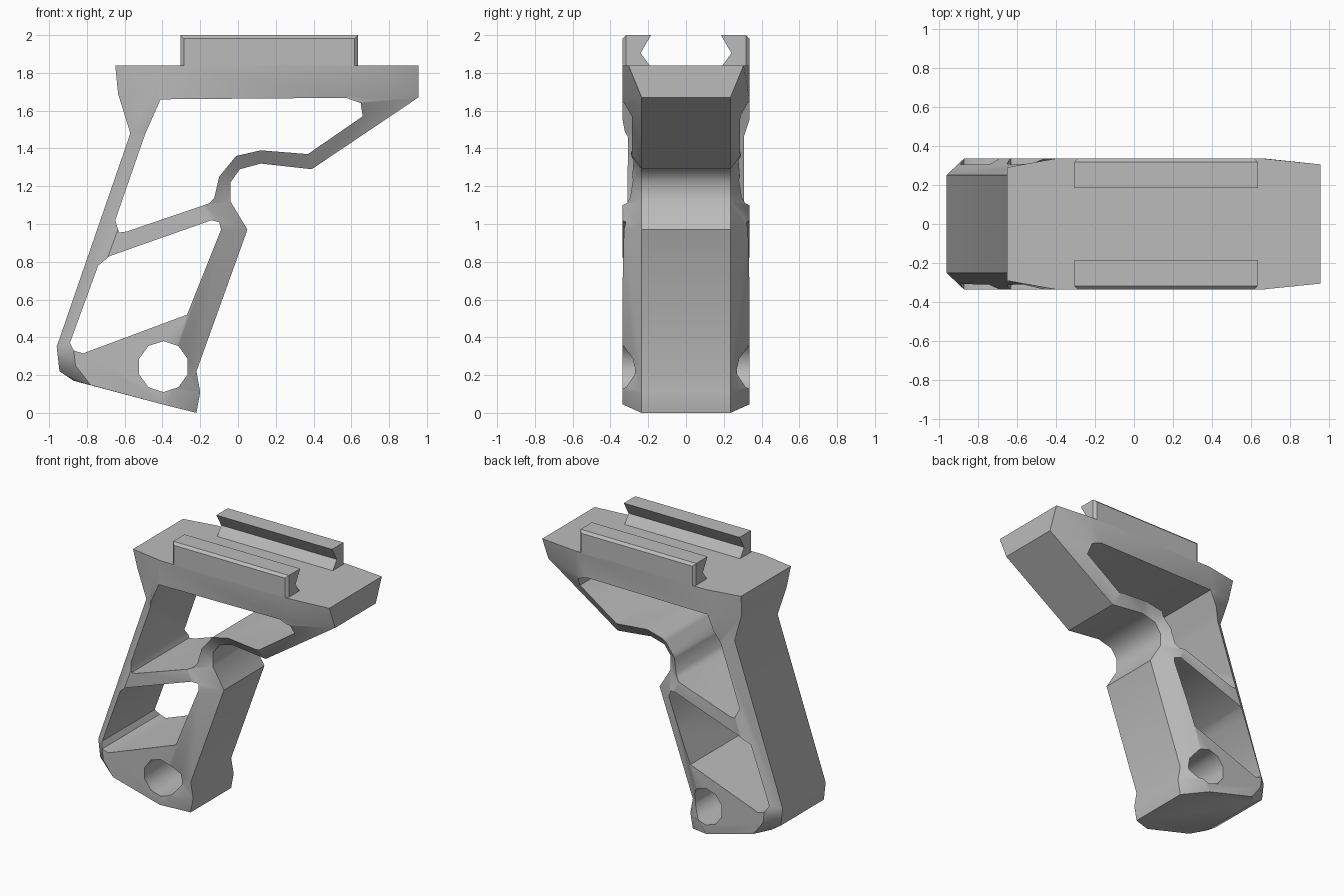
import bpy, bmesh, math

cube = bpy.data.objects.get("Cube")
if cube:
    bpy.data.objects.remove(cube, do_unlink=True)

grey = bpy.data.materials.new("matte grey")
grey.use_nodes = True
colour = (0.5, 0.5, 0.5, 1)
grey.diffuse_color = colour
grey.node_tree.nodes["Principled BSDF"].inputs["Base Color"].default_value = colour

HALF = 0.335    # half width of the flat sides


def finish(bm, name):
    bmesh.ops.recalc_face_normals(bm, faces=bm.faces)
    mesh = bpy.data.meshes.new(name)
    bm.to_mesh(mesh)
    bm.free()
    mesh.materials.append(grey)
    obj = bpy.data.objects.new(name, mesh)
    bpy.context.collection.objects.link(obj)
    return obj


def extrude(bm, points, offset):
    """Cap a closed ring of points and sweep it by an offset."""
    face = bm.faces.new([bm.verts.new(p) for p in points])
    result = bmesh.ops.extrude_face_region(bm, geom=[face])
    moved = [g for g in result["geom"] if isinstance(g, bmesh.types.BMVert)]
    bmesh.ops.translate(bm, verts=moved, vec=offset)


def smooth(obj):
    bpy.ops.object.select_all(action="DESELECT")
    obj.select_set(True)
    bpy.context.view_layer.objects.active = obj
    bpy.ops.object.shade_smooth_by_angle(angle=math.radians(40))


# Grip body: outline (x, z), its half width, and the matching side-face corner
N, B = 0.235, 0.25
body = [
    (.955, 1.84, .305, .66, 1.84), (.955, 1.67, N, .67, 1.67),
    (.39, 1.29, N, .32, 1.43), (.12, 1.32, N, .10, 1.46),
    (.01, 1.29, N, -.08, 1.40), (-.04, 1.22, N, -.18, 1.25),
    (-.04, 1.12, N, -.18, 1.10), (.05, .97, N, -.10, .97),
    (-.22, .22, N, -.36, .25), (-.20, .11, N, -.34, .12),
    (-.22, 0, N, -.40, .045), (-.87, .17, B, -.78, .147),
    (-.945, .22, B, -.86, .25), (-.96, .35, B, -.87, .33),
    (-.57, 1.48, B, -.46, 1.45), (-.635, 1.69, .26, -.46, 1.67),
    (-.65, 1.84, .29, -.40, 1.84),
]
bm = bmesh.new()
rings = []
for side in (-1, 1):
    outer = [bm.verts.new((x, side * w, z)) for x, z, w, _, _ in body]
    inner = [bm.verts.new((x, side * HALF, z)) for _, _, _, x, z in body]
    bm.faces.new(inner)
    rings += [outer, inner]
for a, b in ((rings[1], rings[0]), (rings[0], rings[2]), (rings[2], rings[3])):
    for i in range(len(body)):
        j = (i + 1) % len(body)
        bm.faces.new((a[i], a[j], b[j], b[i]))
grip = finish(bm, "grip_body")

# Openings through the grip
upper = [(-.41, 1.66), (.57, 1.668), (.65, 1.64), (.66, 1.57), (.37, 1.37),
         (.12, 1.39), (-.01, 1.36), (-.10, 1.25), (-.125, 1.14), (-.15, 1.11),
         (-.59, .96), (-.63, .955), (-.65, 1.02), (-.49, 1.48)]
lower = [(-.14, 1.02), (-.10, 1.01), (-.09, .97), (-.27, .52), (-.82, .315),
         (-.87, .33), (-.89, .37), (-.74, .78), (-.68, .83)]
bolt = [(-.395 + .135 * math.sin(math.tau * i / 10),
         .245 + .135 * math.cos(math.tau * i / 10)) for i in range(10)]
bm = bmesh.new()
for hole in (upper, lower, bolt):
    extrude(bm, [(x, -.5, z) for x, z in hole], (0, 1, 0))
cutter = finish(bm, "opening_cutter")
cutter.hide_render = True
cut = grip.modifiers.new("openings", "BOOLEAN")
cut.operation = "DIFFERENCE"
cut.solver = "EXACT"
cut.object = cutter
bpy.ops.object.select_all(action="DESELECT")
grip.select_set(True)
bpy.context.view_layer.objects.active = grip
bpy.ops.object.modifier_apply(modifier=cut.name)
bpy.data.objects.remove(cutter, do_unlink=True)
smooth(grip)

# Rail clamp jaws with a V groove facing inward
jaw = [(HALF, 1.835), (HALF, 2), (.185, 2), (.24, 1.905), (.19, 1.835)]
for side, name in ((1, "back_rail_jaw"), (-1, "front_rail_jaw")):
    bm = bmesh.new()
    extrude(bm, [(-.305, side * y, z) for y, z in jaw], (.94, 0, 0))
    edges = [e for e in bm.edges
             if all(abs(v.co.y) > HALF - .01 for v in e.verts)
             and any(v.co.z > 1.9 for v in e.verts)]
    bmesh.ops.bevel(bm, geom=edges, offset=.018, segments=1, affect="EDGES")
    smooth(finish(bm, name))
